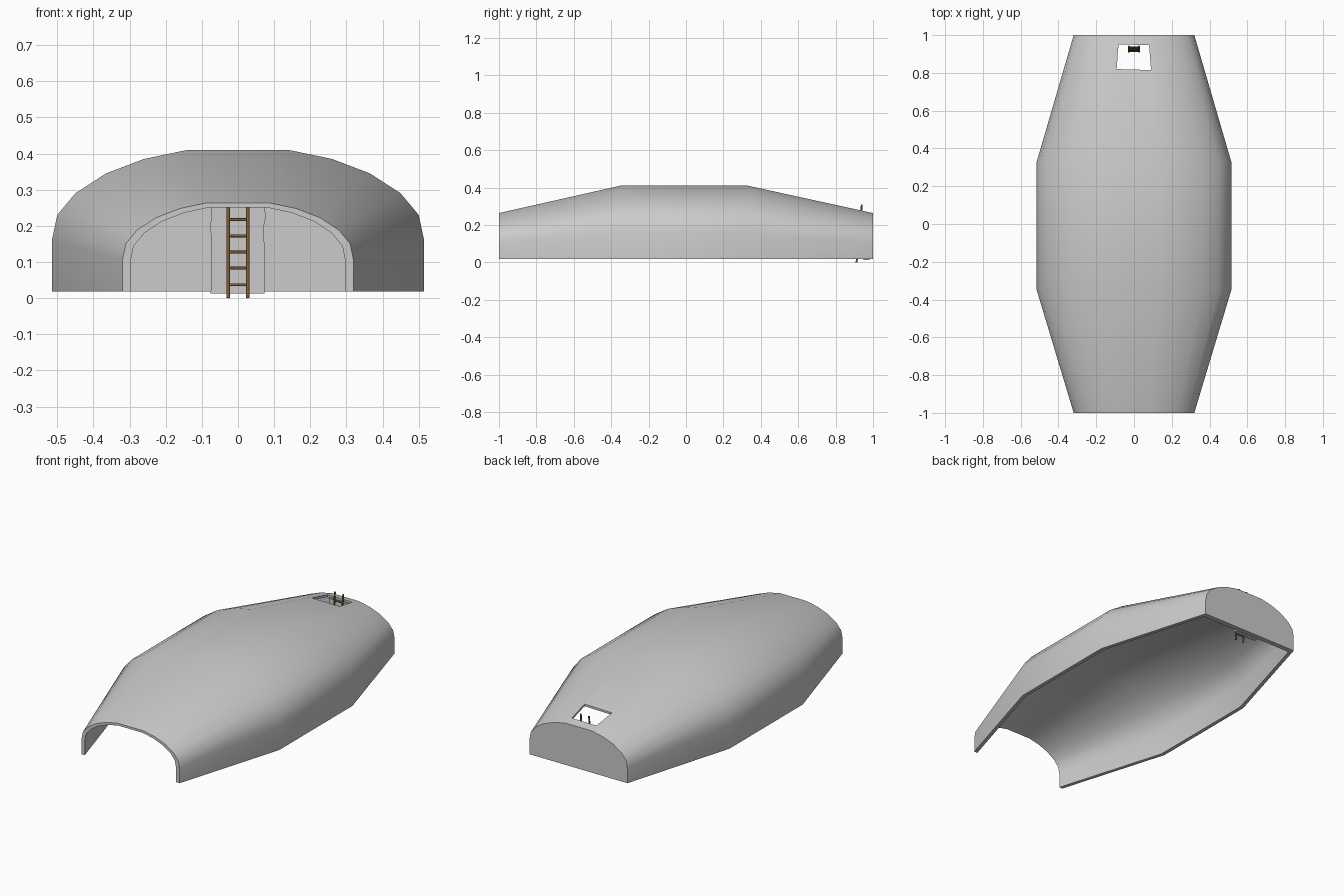
import bpy, bmesh, random
from mathutils import Vector

if "Cube" in bpy.data.objects:
    bpy.data.objects.remove(bpy.data.objects["Cube"])

random.seed(3)
BASE = 0.018
HALF = [(0.515, 0.018), (0.515, 0.16), (0.5, 0.23), (0.45, 0.29),
        (0.365, 0.345), (0.26, 0.385), (0.14, 0.41)]
PROFILE = HALF + [(-x, z) for x, z in reversed(HALF)]


def make_object(name, bm):
    bmesh.ops.recalc_face_normals(bm, faces=bm.faces)
    me = bpy.data.meshes.new(name)
    bm.to_mesh(me)
    bm.free()
    ob = bpy.data.objects.new(name, me)
    bpy.context.collection.objects.link(ob)
    return ob


def activate(ob):
    bpy.ops.object.select_all(action='DESELECT')
    ob.select_set(True)
    bpy.context.view_layer.objects.active = ob


def section(bm, y, sx, sz):
    return [bm.verts.new((x * sx, y, BASE + (z - BASE) * sz)) for x, z in PROFILE]


def extrude_outline(name, pts, vec):
    bm = bmesh.new()
    f = bm.faces.new([bm.verts.new(p) for p in pts])
    new = bmesh.ops.extrude_face_region(bm, geom=[f])['geom']
    bmesh.ops.translate(bm, vec=vec, verts=[v for v in new if isinstance(v, bmesh.types.BMVert)])
    # extrude_face_region keeps the source face when it is a lone sheet only if needed
    bmesh.ops.holes_fill(bm, edges=[e for e in bm.edges if e.is_boundary], sides=0)
    return make_object(name, bm)


# Hull shell: tapered arch, open below and in front, closed at the back
bm = bmesh.new()
stations = [(-1, 0.62), (-0.35, 1), (0.33, 1), (1, 0.62)]
outer = [section(bm, y, s, s * (1.01 if s < 1 else 1)) for y, s in stations]
inner = []
for y, s in stations[:3] + [(0.97, 0.637)]:
    inner.append(section(bm, y, s - 0.022 / 0.515, s * (1.01 if s < 1 else 1) - 0.013 / 0.392))
for rings in (outer, inner):
    for a, b in zip(rings, rings[1:]):
        for i in range(len(PROFILE) - 1):
            bm.faces.new((a[i], a[i + 1], b[i + 1], b[i]))
    bm.faces.new(rings[-1])
for i in range(len(PROFILE) - 1):                      # front rim
    bm.faces.new((outer[0][i], outer[0][i + 1], inner[0][i + 1], inner[0][i]))
for k in (0, -1):                                      # bottom rim, both sides
    for j in range(3):
        bm.faces.new((outer[j][k], outer[j + 1][k], inner[j + 1][k], inner[j][k]))
bm.faces.new((outer[-1][0], outer[-1][-1], inner[-1][-1], inner[-1][0]))
hull = make_object("hull_shell", bm)

# Roof hatch opening
cutter = extrude_outline("hatch_cutter", [(-0.092, 0.82, 0.15), (0.09, 0.815, 0.15),
                                          (0.08, 0.948, 0.15), (-0.082, 0.95, 0.15)],
                         Vector((0, 0, 0.4)))
cutter.hide_render = True
mod = hull.modifiers.new("hatch", 'BOOLEAN')
mod.object = cutter
mod.operation = 'DIFFERENCE'
mod.solver = 'EXACT'
activate(hull)
bpy.ops.object.modifier_apply(modifier=mod.name)
bpy.data.objects.remove(cutter)
activate(hull)
bpy.ops.object.shade_smooth_by_angle(angle=0.7)

# Slightly rough panel behind the ladder
right = [(0.075 + random.uniform(-0.004, 0.003), 0.95, 0.013 + 0.243 * i / 8) for i in range(9)]
left = [(-0.075 + random.uniform(-0.002, 0.002), 0.95, 0.013 + 0.243 * i / 8) for i in range(9)]
panel = extrude_outline("ladder_panel", right + left[::-1], Vector((0, 0.03, 0)))

# Ladder: two leaning rails and rungs
brown = bpy.data.materials.new("wood")
brown.diffuse_color = (0.22, 0.11, 0.03, 1)
brown.use_nodes = True
brown.node_tree.nodes["Principled BSDF"].inputs["Base Color"].default_value = brown.diffuse_color


def lean(z):
    return 0.912 + 0.028 * z / 0.31


def bar(name, a, b, r):
    a, b = Vector(a), Vector(b)
    d = b - a
    bpy.ops.mesh.primitive_cylinder_add(vertices=8, radius=r, depth=d.length, location=(a + b) / 2)
    ob = bpy.context.object
    ob.name = name
    ob.rotation_euler = d.to_track_quat('Z', 'Y').to_euler()
    ob.data.materials.append(brown)
    bpy.ops.object.shade_smooth_by_angle(angle=0.9)


for side, x in (("left", -0.027), ("right", 0.027)):
    bar("ladder_rail_" + side, (x, lean(0), 0), (x, lean(0.31), 0.31), 0.005)
for i, z in enumerate((0.037, 0.083, 0.127, 0.172, 0.217, 0.262)):
    bar("ladder_rung_%d" % (i + 1), (-0.027, lean(z), z), (0.027, lean(z), z), 0.004)
